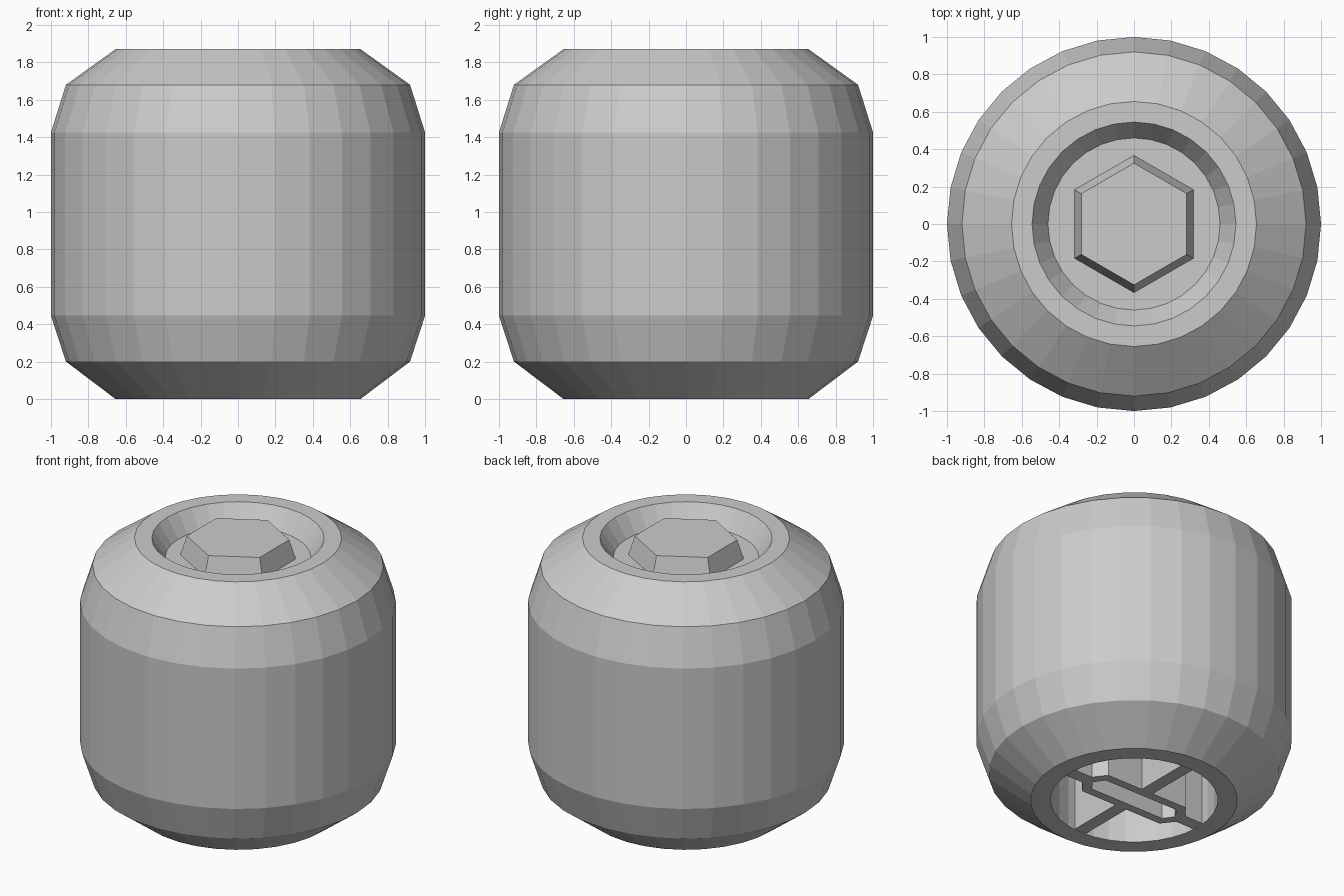
import bpy, bmesh, math

cube = bpy.data.objects.get("Cube")
if cube:
    bpy.data.objects.remove(cube, do_unlink=True)

grey = bpy.data.materials.new("light_grey")
grey.use_nodes = True
grey.diffuse_color = (0.6, 0.6, 0.6, 1)
grey.node_tree.nodes["Principled BSDF"].inputs["Base Color"].default_value = (0.6, 0.6, 0.6, 1)


def finish(name, bm):
    bmesh.ops.recalc_face_normals(bm, faces=bm.faces)
    mesh = bpy.data.meshes.new(name)
    bm.to_mesh(mesh)
    bm.free()
    mesh.materials.append(grey)
    obj = bpy.data.objects.new(name, mesh)
    bpy.context.collection.objects.link(obj)
    return obj


def lathe(name, profile, sides, turn=0.0):
    """Stack rings of (radius, height) and cap both ends."""
    bm = bmesh.new()
    rings = []
    for r, z in profile:
        angles = [turn + math.tau * i / sides for i in range(sides)]
        rings.append([bm.verts.new((r * math.cos(a), r * math.sin(a), z)) for a in angles])
    for low, high in zip(rings, rings[1:]):
        for i in range(sides):
            j = (i + 1) % sides
            bm.faces.new((low[i], low[j], high[j], high[i]))
    bm.faces.new(rings[0])
    bm.faces.new(rings[-1])
    return finish(name, bm)


def prism(name, outline, z0, z1, hole=None):
    """Extrude an outline, with an optional matching hole through it."""
    bm = bmesh.new()
    loops = [outline] + ([hole] if hole else [])
    stacks = [[[bm.verts.new((x, y, z)) for x, y in loop] for z in (z0, z1)] for loop in loops]
    n = len(outline)
    for low, high in stacks:
        for i in range(n):
            j = (i + 1) % n
            bm.faces.new((low[i], low[j], high[j], high[i]))
    for level in (0, 1):
        if hole:
            a, b = stacks[0][level], stacks[1][level]
            for i in range(n):
                j = (i + 1) % n
                bm.faces.new((a[i], a[j], b[j], b[i]))
        else:
            bm.faces.new(stacks[0][level])
    return finish(name, bm)


# Barrel shell: underside cavity, chamfered outside, recessed top
FLOOR = 1.74
CEILING = 1.2
lathe("barrel_body", [
    (0.53, CEILING), (0.53, 0), (0.655, 0), (0.92, 0.2), (1, 0.445),
    (1, 1.425), (0.92, 1.68), (0.655, 1.87), (0.545, 1.87), (0.46, FLOOR),
], 32)

# Tapered hexagonal boss standing in the recess
lathe("hex_boss", [(0.37, FLOOR - 0.01), (0.325, 1.872)], 6, math.radians(30))


# Underside: long hexagonal ring braced to the wall by four ribs
def long_hexagon(length, width, shoulder):
    return [(length, 0), (shoulder, width), (-shoulder, width),
            (-length, 0), (-shoulder, -width), (shoulder, -width)]


RIB_TOP = 0.6
prism("underside_ring", long_hexagon(0.42, 0.13, 0.32), 0.005, RIB_TOP,
      long_hexagon(0.34, 0.07, 0.29))
half = 0.045
ribs = {"x": (0.37, 0.54), "y": (0.1, 0.54)}
for axis, (start, end) in ribs.items():
    for side, label in ((1, "positive"), (-1, "negative")):
        corners = [(start, -half), (end, -half), (end, half), (start, half)]
        outline = [(side * a, b) if axis == "x" else (b, side * a) for a, b in corners]
        prism(f"underside_rib_{axis}_{label}", outline, 0.005, RIB_TOP)
